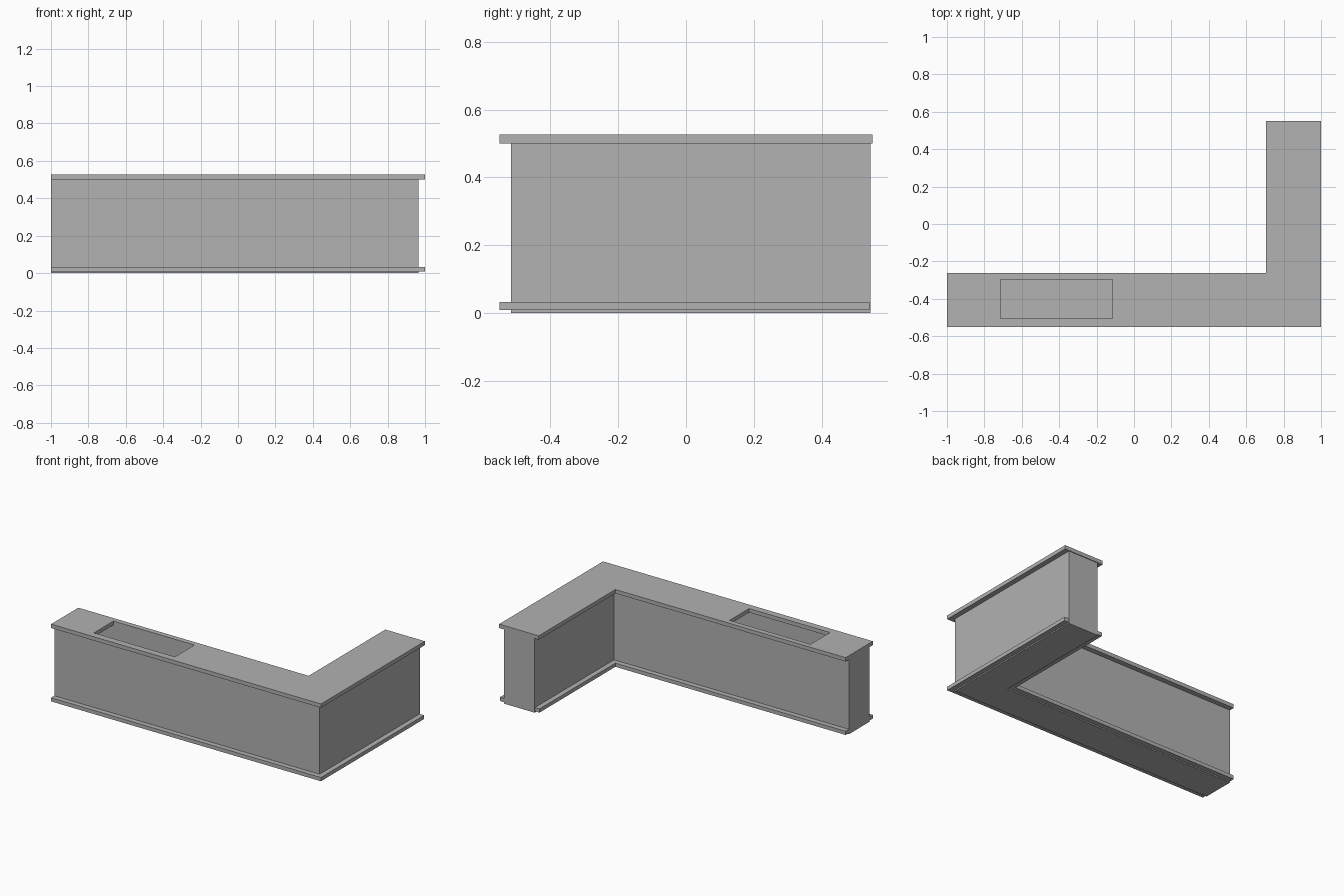
import bpy
import bmesh

cube = bpy.data.objects.get("Cube")
if cube:
    bpy.data.objects.remove(cube, do_unlink=True)

grey = bpy.data.materials.new("warm_free_grey")
grey.name = "plain_grey"
colour = (0.445, 0.445, 0.445, 1)
grey.use_nodes = True
grey.diffuse_color = colour
grey.node_tree.nodes["Principled BSDF"].inputs["Base Color"].default_value = colour


def prism(name, outline, z0, z1, open_top=False):
    """Extrude a flat outline from z0 to z1, optionally without a lid."""
    bm = bmesh.new()
    base = bm.faces.new([bm.verts.new((x, y, z0)) for x, y in outline])
    result = bmesh.ops.extrude_face_region(bm, geom=[base], use_keep_orig=True)
    top_verts = [g for g in result["geom"] if isinstance(g, bmesh.types.BMVert)]
    bmesh.ops.translate(bm, verts=top_verts, vec=(0, 0, z1 - z0))
    bmesh.ops.recalc_face_normals(bm, faces=bm.faces)
    if open_top:
        lid = [f for f in bm.faces if all(v.co.z > z1 - 1e-4 for v in f.verts)]
        bmesh.ops.delete(bm, geom=lid, context="FACES_ONLY")
    mesh = bpy.data.meshes.new(name)
    bm.to_mesh(mesh)
    bm.free()
    mesh.materials.append(grey)
    obj = bpy.data.objects.new(name, mesh)
    bpy.context.collection.objects.link(obj)
    return obj


def corner_outline(inset, back):
    """L-shaped plan: long front run plus a short return on the +x side."""
    front, inner_y = -0.55 + inset, -0.262 - inset
    right, inner_x = 1 - inset, 0.707 + inset
    return [(-1, front), (right, front), (right, back),
            (inner_x, back), (inner_x, inner_y), (-1, inner_y)]


# Hollow cabinet body, closed above by the countertop
prism("counter_body", corner_outline(0.034, 0.545), 0, 0.5, open_top=True)

# Projecting base rail
prism("base_rail", corner_outline(0, 0.542), 0.008, 0.033)

# Countertop with a rectangular opening
top = prism("countertop", corner_outline(0, 0.55), 0.5, 0.526)
opening = [(-0.715, -0.504), (-0.115, -0.504), (-0.115, -0.297), (-0.715, -0.297)]
cutter = prism("opening_cutter", opening, 0.4, 0.6)
cutter.hide_render = True
cutter.hide_viewport = True
cutter.display_type = "WIRE"
cut = top.modifiers.new("opening", "BOOLEAN")
cut.operation = "DIFFERENCE"
cut.solver = "EXACT"
cut.object = cutter
